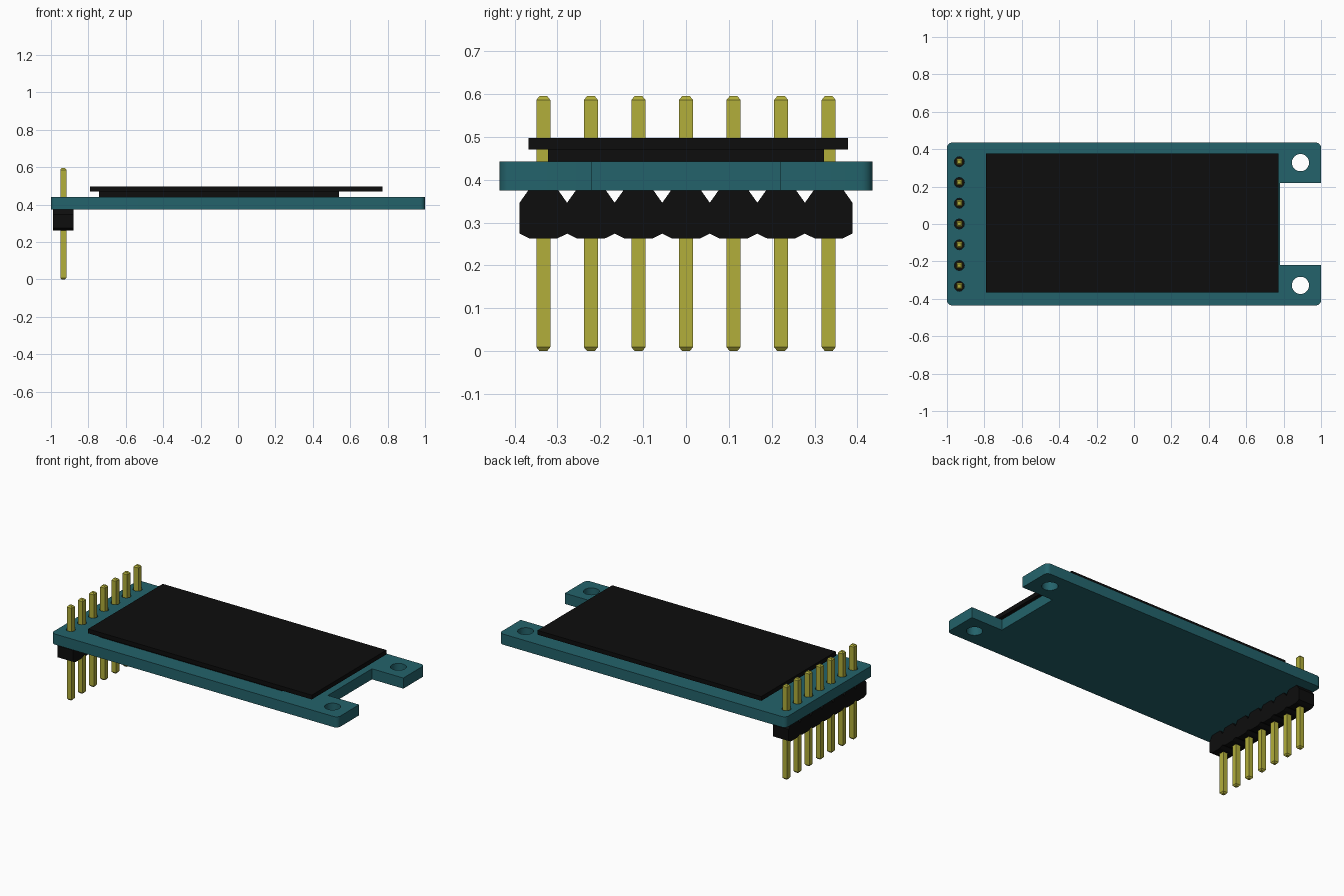
import bpy, bmesh, math

if "Cube" in bpy.data.objects:
    bpy.data.objects.remove(bpy.data.objects["Cube"], do_unlink=True)


def material(name, rgb):
    m = bpy.data.materials.new(name)
    m.use_nodes = True
    m.diffuse_color = (*rgb, 1)
    bsdf = next(n for n in m.node_tree.nodes if n.type == 'BSDF_PRINCIPLED')
    bsdf.inputs["Base Color"].default_value = (*rgb, 1)
    return m


TEAL = material("board teal", (0.017, 0.124, 0.147))
BLACK = material("plastic black", (0.004, 0.004, 0.004))
BRASS = material("pin yellow", (0.445, 0.425, 0.043))

PIN_X, PITCH, COUNT = -0.934, 0.111, 7
PIN_YS = [(i - COUNT // 2) * PITCH for i in range(COUNT)]


def add_mesh(name, mesh, mat):
    mesh.materials.clear()
    mesh.materials.append(mat)
    ob = bpy.data.objects.new(name, mesh)
    bpy.context.collection.objects.link(ob)
    return ob


def finish(name, bm, mat):
    bmesh.ops.recalc_face_normals(bm, faces=bm.faces)
    mesh = bpy.data.meshes.new(name)
    bm.to_mesh(mesh)
    bm.free()
    return add_mesh(name, mesh, mat)


def loft(bm, rings):
    """Skin a list of equal-length point rings and cap both ends."""
    rows = [[bm.verts.new(p) for p in ring] for ring in rings]
    n = len(rows[0])
    for a, b in zip(rows, rows[1:]):
        for i in range(n):
            bm.faces.new((a[i], a[(i + 1) % n], b[(i + 1) % n], b[i]))
    bm.faces.new(rows[0][::-1])
    bm.faces.new(rows[-1])


def rect(x0, x1, y0, y1, z):
    return [(x0, y0, z), (x1, y0, z), (x1, y1, z), (x0, y1, z)]


def arc(cx, cy, r, start, sweep, steps):
    return [(cx + r * math.cos(math.radians(start + sweep * i / steps)),
             cy + r * math.sin(math.radians(start + sweep * i / steps)))
            for i in range(steps + 1)]


def circle(cx, cy, r, steps):
    return arc(cx, cy, r, 0, 360, steps)[:-1]


# Circuit board: rounded outline with end notch, mounting holes and pin holes
W, R, NX, NY = 0.435, 0.027, 0.781, 0.22
outline = (arc(-1 + R, -W + R, R, 180, 90, 6) + arc(1 - R, -W + R, R, 270, 90, 6)
           + [(1, -NY), (NX, -NY), (NX, NY), (1, NY)]
           + arc(1 - R, W - R, R, 0, 90, 6) + arc(-1 + R, W - R, R, 90, 90, 6))
loops = [outline]
loops += [circle(0.89, s * 0.328, 0.046, 32) for s in (-1, 1)]
loops += [circle(PIN_X, y, 0.027, 12) for y in PIN_YS]

curve = bpy.data.curves.new("board_outline", 'CURVE')
curve.dimensions = '2D'
curve.fill_mode = 'BOTH'
curve.extrude = 0.0335
for pts in loops:
    sp = curve.splines.new('POLY')
    sp.points.add(len(pts) - 1)
    for p, (x, y) in zip(sp.points, pts):
        p.co = (x, y, 0, 1)
    sp.use_cyclic_u = True
helper = bpy.data.objects.new("board_outline", curve)
bpy.context.collection.objects.link(helper)
dg = bpy.context.evaluated_depsgraph_get()
board_mesh = bpy.data.meshes.new_from_object(helper.evaluated_get(dg))
bpy.data.objects.remove(helper, do_unlink=True)
bm = bmesh.new()
bm.from_mesh(board_mesh)
bmesh.ops.remove_doubles(bm, verts=bm.verts, dist=0.0001)
bmesh.ops.translate(bm, verts=bm.verts, vec=(0, 0, 0.4085))
board = finish("circuit_board", bm, TEAL)

# Display: narrower backing below an overhanging glass panel
for name, (x0, x1, y0, y1), z0, z1 in (
        ("display_backing", (-0.743, 0.54, -0.322, 0.322), 0.442, 0.470),
        ("display_panel", (-0.79, 0.772, -0.367, 0.378), 0.470, 0.497)):
    bm = bmesh.new()
    loft(bm, [rect(x0, x1, y0, y1, z) for z in (z0, z1)])
    finish(name, bm, BLACK)

# Header strip: chamfered block per pin, extruded across the row
profile = [(-0.033, 0.263), (0.033, 0.263), (0.0555, 0.274), (0.0555, 0.346),
           (0.035, 0.375), (-0.035, 0.375), (-0.0555, 0.346), (-0.0555, 0.274)]
bm = bmesh.new()
for y in PIN_YS:
    loft(bm, [[(x, y + py, pz) for py, pz in profile] for x in (-0.989, -0.879)])
finish("header_strip", bm, BLACK)

# Square pins with tapered tips
bm = bmesh.new()
for y in PIN_YS:
    loft(bm, [rect(PIN_X - h, PIN_X + h, y - h, y + h, z)
              for h, z in ((0.009, 0), (0.0163, 0.009), (0.0163, 0.586), (0.009, 0.595))])
finish("header_pins", bm, BRASS)

# Smooth the rounded corners and holes, keep hard edges sharp
bpy.ops.object.select_all(action='DESELECT')
board.select_set(True)
bpy.context.view_layer.objects.active = board
bpy.ops.object.shade_smooth_by_angle(angle=math.radians(35))
